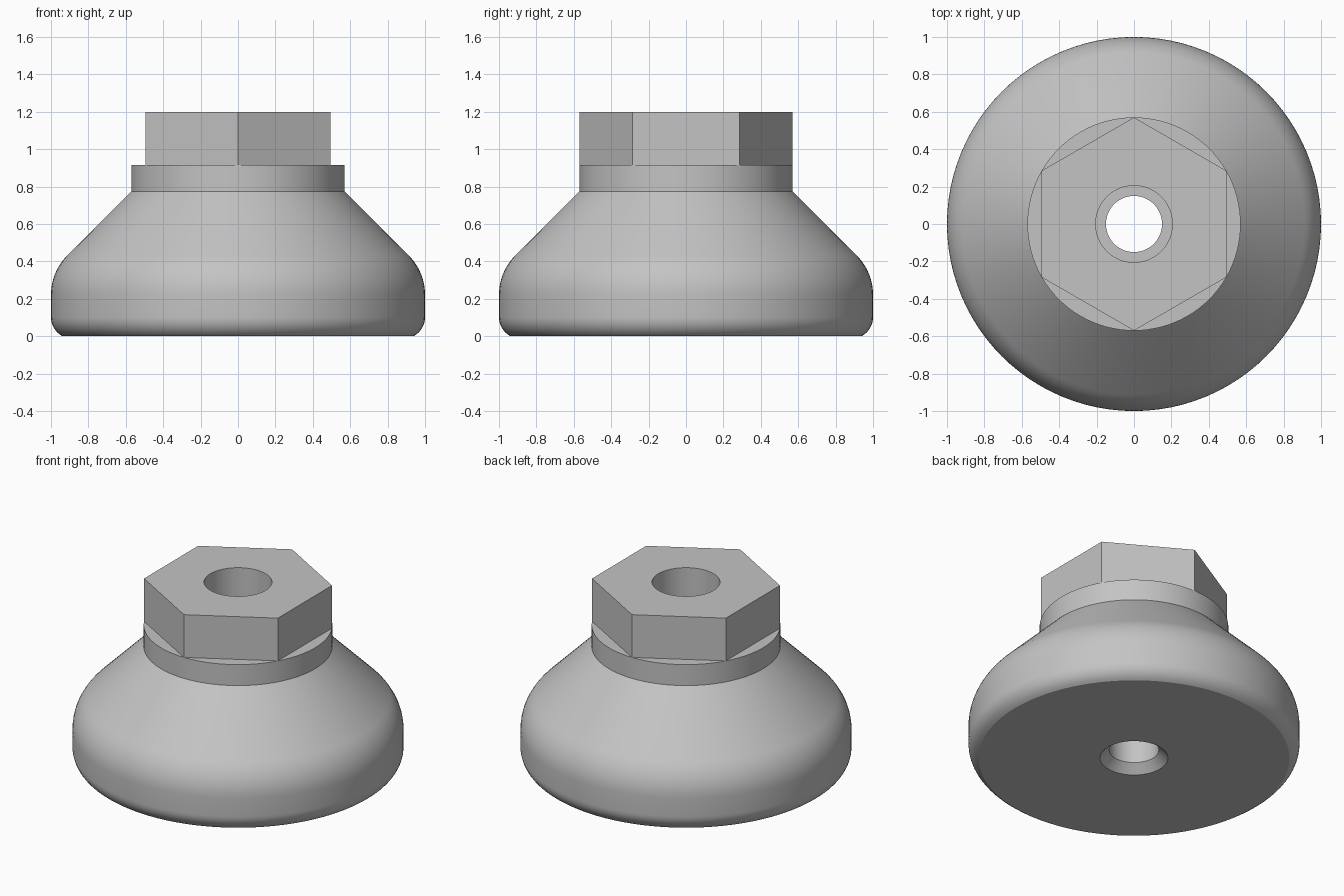
import bpy, bmesh, math

if "Cube" in bpy.data.objects:
    bpy.data.objects.remove(bpy.data.objects["Cube"])

SEGS = 96
HEX_R, BORE_R, HOLE_R = 0.57, 0.205, 0.15
COLLAR_Z0, COLLAR_Z1, TOP_Z, LEDGE_Z = 0.775, 0.915, 1.2, 0.45

metal = bpy.data.materials.new("grey metal")
metal.diffuse_color = (0.55, 0.55, 0.55, 1)
metal.use_nodes = True
metal.node_tree.nodes["Principled BSDF"].inputs["Base Color"].default_value = metal.diffuse_color


def arc(cx, cz, r, a0, a1, n):
    """Profile points along an arc, angles in degrees."""
    angles = [math.radians(a0 + (a1 - a0) * i / n) for i in range(n + 1)]
    return [(cx + r * math.cos(a), cz + r * math.sin(a), False) for a in angles]


def ring_radius(r, a, hexagonal):
    """Radius at angle a of a circle, or of a hexagon with corners on +-y."""
    if not hexagonal:
        return r
    off = (a + math.pi / 6) % (math.pi / 3) - math.pi / 6
    return r * math.cos(math.pi / 6) / math.cos(off)


def turn(name, profile, closed=False):
    """Sweep (radius, z, hexagonal) points around the z axis."""
    bm = bmesh.new()
    rings = []
    for r, z, hexagonal in profile:
        ring = []
        for i in range(SEGS):
            a = 2 * math.pi * i / SEGS
            rr = ring_radius(r, a, hexagonal)
            ring.append(bm.verts.new((rr * math.cos(a), rr * math.sin(a), z)))
        rings.append(ring)
    for low, high in zip(rings, rings[1:]):
        for i in range(SEGS):
            j = (i + 1) % SEGS
            bm.faces.new((low[i], low[j], high[j], high[i]))
    bmesh.ops.remove_doubles(bm, verts=bm.verts, dist=1e-5)
    me = bpy.data.meshes.new(name)
    bm.to_mesh(me)
    bm.free()
    me.materials.append(metal)
    ob = bpy.data.objects.new(name, me)
    bpy.context.collection.objects.link(ob)
    bpy.ops.object.select_all(action='DESELECT')
    ob.select_set(True)
    bpy.context.view_layer.objects.active = ob
    bpy.ops.object.shade_smooth_by_angle(angle=math.radians(25))
    return ob


# Flared foot with countersunk hole, rounded rim, cone and round collar
foot = [(HOLE_R, LEDGE_Z, False), (HOLE_R, 0.055, False), (BORE_R, 0, False)]
foot += arc(0.885, 0.102, 0.115, -62, 0, 8)
foot[3] = (foot[3][0], 0, False)
foot += arc(0.70, 0.221, 0.30, 0, 45, 10)
foot += [(HEX_R, COLLAR_Z0, False), (HEX_R, COLLAR_Z1, False),
         (HEX_R, COLLAR_Z1, True)]
turn("foot_body", foot)

# Hexagonal head with the wide bore running down to a ledge
head = [(HEX_R, COLLAR_Z1, True), (HEX_R, TOP_Z, True),
        (BORE_R, TOP_Z, False), (BORE_R, LEDGE_Z, False),
        (HOLE_R, LEDGE_Z, False)]
turn("hex_head", head)
